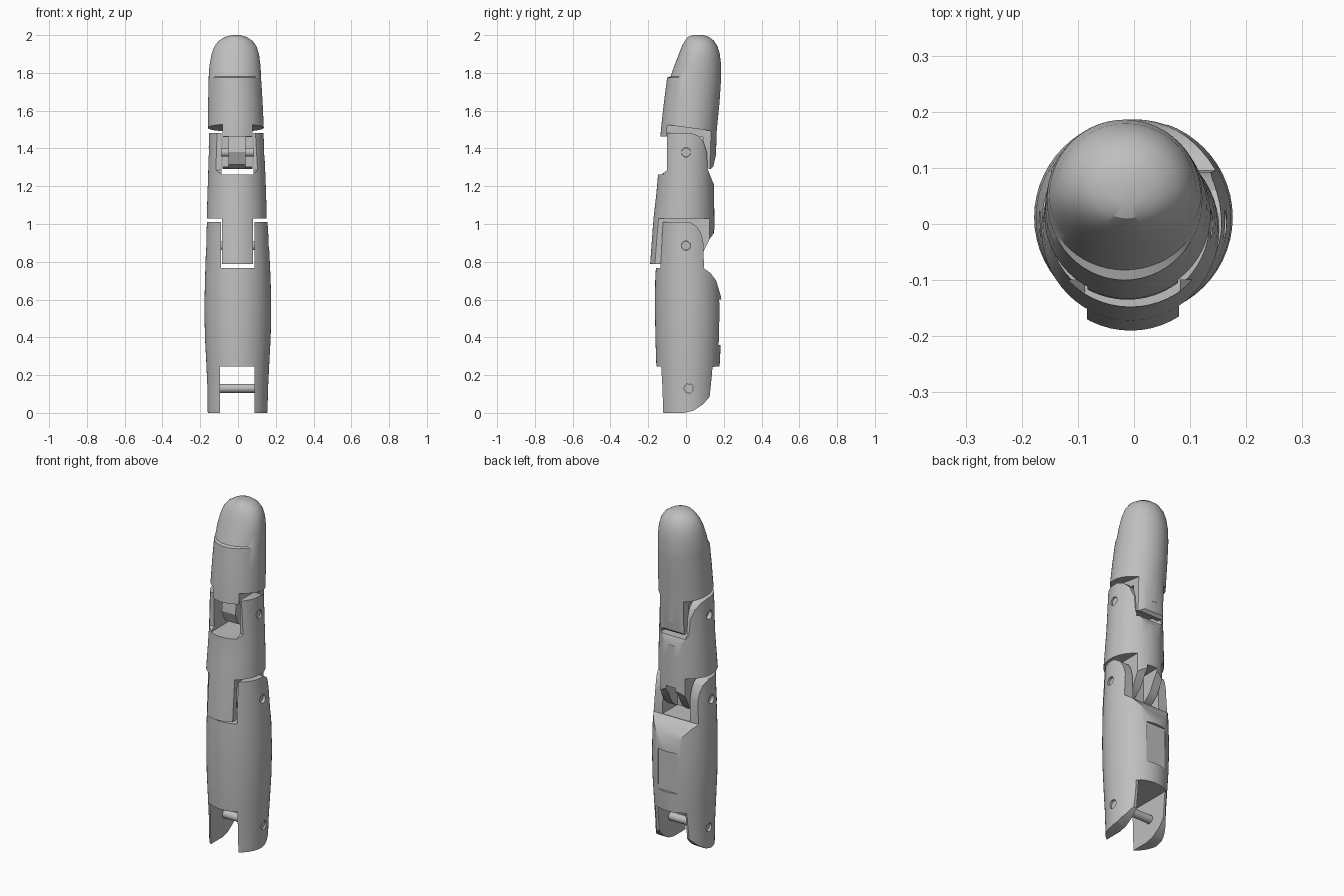
import bpy, bmesh, math

grey = bpy.data.materials.new("plain grey")
grey.diffuse_color = (0.52, 0.52, 0.52, 1)


def make(name, bm):
    bmesh.ops.recalc_face_normals(bm, faces=bm.faces)
    me = bpy.data.meshes.new(name)
    bm.to_mesh(me)
    bm.free()
    me.materials.append(grey)
    ob = bpy.data.objects.new(name, me)
    bpy.context.scene.collection.objects.link(ob)
    return ob


def loft(name, rings, n=56):
    """rings: z, x left, x right, y front, y back, y of the widest line"""
    bm = bmesh.new()
    prev = None
    for z, xl, xr, yf, yb, yc in rings:
        cx, rx = (xl + xr) / 2, (xr - xl) / 2
        ring = []
        for i in range(n):
            a = 2 * math.pi * i / n
            s = math.sin(a)
            ring.append(bm.verts.new((cx + rx * math.cos(a),
                                      yc + s * ((yb - yc) if s > 0 else (yc - yf)), z)))
        if prev:
            for i in range(n):
                j = (i + 1) % n
                bm.faces.new((prev[i], prev[j], ring[j], ring[i]))
        else:
            bm.faces.new(ring[::-1])
        prev = ring
    bm.faces.new(prev)
    return make(name, bm)


def prism(pts, x0=-0.4, x1=0.4):
    """side profile (y, z) extruded along x"""
    bm = bmesh.new()
    a = [bm.verts.new((x0, y, z)) for y, z in pts]
    b = [bm.verts.new((x1, y, z)) for y, z in pts]
    bm.faces.new(a)
    bm.faces.new(b[::-1])
    for i in range(len(pts)):
        j = (i + 1) % len(pts)
        bm.faces.new((a[j], a[i], b[i], b[j]))
    return make("cutter", bm)


def box(x0, x1, y0, y1, z0, z1):
    return prism([(y0, z0), (y1, z0), (y1, z1), (y0, z1)], x0, x1)


def circle(y, z, r, n=24):
    return [(y + r * math.cos(2 * math.pi * i / n), z + r * math.sin(2 * math.pi * i / n))
            for i in range(n)]


def carve(ob, keep, cutters):
    """keep the side profile, subtract the cutters, then shade"""
    tools = [(keep, 'INTERSECT')] + [(c, 'DIFFERENCE') for c in cutters]
    for tool, op in tools:
        m = ob.modifiers.new("cut", 'BOOLEAN')
        m.operation, m.object, m.solver = op, tool, 'EXACT'
    dg = bpy.context.evaluated_depsgraph_get()
    me = bpy.data.meshes.new_from_object(ob.evaluated_get(dg))
    ob.modifiers.clear()
    ob.data = me
    for tool, _ in tools:
        bpy.data.objects.remove(tool)
    shade(ob)


def shade(ob):
    ob.data.shade_smooth()
    ob.data.set_sharp_from_angle(angle=math.radians(28))


PINS = {"base_pin": (0.015, 0.13), "middle_pin": (0, 0.885), "tip_pin": (0, 1.38)}


def hole(name):
    return prism(circle(*PINS[name], 0.025))


# Lower segment: barrel with a fork at both ends
lower = loft("lower_segment", [
    (-0.02, -0.160, 0.155, -0.148, 0.160, 0.01),
    (0.15, -0.163, 0.160, -0.152, 0.170, 0.01),
    (0.25, -0.167, 0.165, -0.157, 0.178, 0.01),
    (0.40, -0.175, 0.173, -0.162, 0.186, 0.012),
    (0.55, -0.178, 0.176, -0.164, 0.188, 0.012),
    (0.70, -0.175, 0.173, -0.163, 0.184, 0.01),
    (0.85, -0.170, 0.166, -0.155, 0.170, 0.005),
    (1.03, -0.164, 0.155, -0.148, 0.160, 0.0)])
carve(lower, prism([
    (-0.25, 0), (-0.01, 0), (0.04, 0.012), (0.09, 0.045), (0.125, 0.085), (0.137, 0.2),
    (0.14, 0.243), (0.25, 0.243), (0.25, 0.55), (0.187, 0.61), (0.16, 0.70), (0.13, 0.74),
    (0.095, 0.765), (0.092, 0.9), (0.08, 0.95), (0.06, 0.985), (0.02, 1.01), (-0.25, 1.01)]),
    [box(-0.095, 0.087, -0.3, 0.3, -0.1, 0.245),       # base slot
     box(-0.091, 0.087, -0.3, 0.3, 0.767, 1.1),        # top slot
     box(-0.065, 0.06, 0.171, 0.3, 0.36, 0.6),         # rear flat
     hole("base_pin"), hole("middle_pin")])

# Middle segment: front guard plate, lower tongue, upper fork
middle = loft("middle_segment", [
    (0.76, -0.172, 0.160, -0.192, 0.150, -0.02),
    (1.03, -0.165, 0.152, -0.172, 0.150, -0.01),
    (1.15, -0.162, 0.149, -0.158, 0.149, -0.004),
    (1.26, -0.158, 0.145, -0.148, 0.146, 0.0),
    (1.50, -0.153, 0.134, -0.142, 0.148, 0.003)])
carve(middle, prism([
    (-0.25, 0.787), (-0.13, 0.787), (-0.125, 0.98), (-0.088, 0.98), (-0.085, 0.87),
    (-0.055, 0.82), (0, 0.80), (0.05, 0.815), (0.09, 0.85), (0.125, 0.92), (0.15, 0.955),
    (0.25, 0.98), (0.25, 1.21), (0.145, 1.215), (0.115, 1.29), (0.11, 1.38), (0.09, 1.44),
    (0.06, 1.47), (0.02, 1.483), (-0.1, 1.483), (-0.1, 1.285), (-0.12, 1.27), (-0.25, 1.25)]),
    [box(-0.3, -0.084, -0.3, 0.3, 0.7, 1.03),
     box(0.08, 0.3, -0.3, 0.3, 0.7, 1.03),
     box(-0.035, 0.03, 0.035, 0.3, 0.7, 0.97),         # rear gap in the tongue
     box(-0.087, 0.082, -0.3, 0.3, 1.262, 1.6),        # top slot
     hole("tip_pin")])

# Fingertip: tapered dome with a stepped nail
tip = loft("fingertip", [
    (1.26, -0.162, 0.139, -0.145, 0.155, 0.005),
    (1.50, -0.160, 0.137, -0.133, 0.163, 0.015),
    (1.65, -0.158, 0.130, -0.116, 0.178, 0.03),
    (1.775, -0.155, 0.122, -0.100, 0.186, 0.045),
    (1.781, -0.155, 0.122, -0.082, 0.186, 0.045),
    (1.84, -0.151, 0.119, -0.061, 0.186, 0.05),
    (1.90, -0.140, 0.111, -0.038, 0.179, 0.058),
    (1.94, -0.125, 0.098, -0.022, 0.167, 0.063),
    (1.97, -0.102, 0.077, -0.006, 0.148, 0.067),
    (1.99, -0.071, 0.046, 0.010, 0.122, 0.066),
    (2.00, -0.032, 0.010, 0.035, 0.092, 0.064)])
slant = [(-0.3, 1.2), (0.3, 1.2), (0.3, 1.47), (0.14, 1.492), (-0.3, 1.553)]
carve(tip, prism([
    (-0.25, 1.462), (-0.07, 1.462), (-0.082, 1.38), (-0.055, 1.315), (0, 1.29), (0.06, 1.31),
    (0.1, 1.30), (0.13, 1.29), (0.145, 1.305), (0.157, 1.36), (0.25, 1.40), (0.25, 2.1),
    (-0.25, 2.1)]),
    [prism(slant, -0.3, -0.083), prism(slant, 0.078, 0.3),
     box(-0.2, -0.05, -0.3, 0.09, 1.2, 1.46),          # tongue cheeks
     box(0.04, 0.2, -0.3, 0.09, 1.2, 1.46)])

# Hinge pins
for name, (y, z) in PINS.items():
    half = 0.148 if name != "tip_pin" else 0.13
    pin = prism(circle(y, z, 0.0235), -half, half)
    pin.name = pin.data.name = name
    shade(pin)
